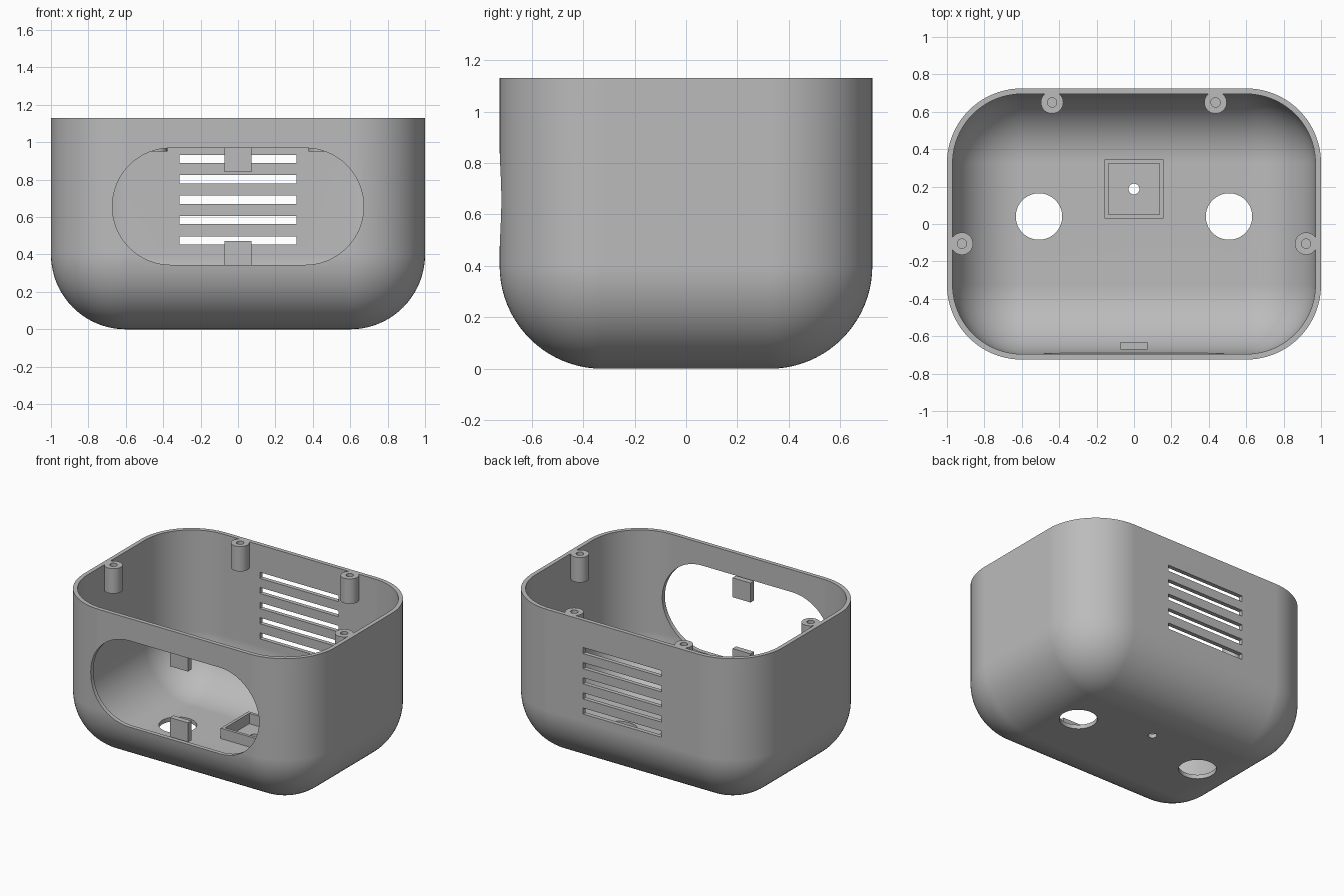
import bpy, bmesh, math
from mathutils import Matrix

if "Cube" in bpy.data.objects:
    bpy.data.objects.remove(bpy.data.objects["Cube"], do_unlink=True)

HEIGHT, WALL, RADIUS = 1.13, 0.03, 0.4
CORE_X, CORE_Y = 0.6, 0.325      # centres of the rounded corners
SEGS = 20

grey = bpy.data.materials.new("plastic_grey")
grey.use_nodes = True
color = (0.5, 0.5, 0.5, 1)
grey.diffuse_color = color
grey.node_tree.nodes["Principled BSDF"].inputs["Base Color"].default_value = color


def make_object(name, bm):
    bmesh.ops.recalc_face_normals(bm, faces=bm.faces[:])
    mesh = bpy.data.meshes.new(name)
    bm.to_mesh(mesh)
    bm.free()
    mesh.materials.append(grey)
    obj = bpy.data.objects.new(name, mesh)
    bpy.context.collection.objects.link(obj)
    return obj


def add_box(bm, x0, x1, y0, y1, z0, z1):
    mat = Matrix.Translation(((x0 + x1) / 2, (y0 + y1) / 2, (z0 + z1) / 2))
    mat = mat @ Matrix.Diagonal((x1 - x0, y1 - y0, z1 - z0, 1))
    bmesh.ops.create_cube(bm, size=1, matrix=mat)


def add_cylinder(bm, x, y, z0, z1, r, segments=40):
    bmesh.ops.create_cone(bm, cap_ends=True, segments=segments, radius1=r, radius2=r,
                          depth=z1 - z0, matrix=Matrix.Translation((x, y, (z0 + z1) / 2)))


def cut(obj, cutter_bm):
    cutter = make_object("cutter", cutter_bm)
    cutter.hide_render = True
    mod = obj.modifiers.new("cut", 'BOOLEAN')
    mod.operation, mod.solver, mod.object = 'DIFFERENCE', 'EXACT', cutter
    select(obj)
    bpy.ops.object.modifier_apply(modifier=mod.name)
    bpy.data.objects.remove(cutter, do_unlink=True)


def select(obj):
    bpy.ops.object.select_all(action='DESELECT')
    obj.select_set(True)
    bpy.context.view_layer.objects.active = obj


def smooth(obj):
    select(obj)
    bpy.ops.object.shade_smooth_by_angle(angle=math.radians(30))
    obj.modifiers.new("even_shading", 'WEIGHTED_NORMAL').keep_sharp = True


def ring(bm, r, z):
    verts = []
    for quarter, (sx, sy) in enumerate([(1, 1), (-1, 1), (-1, -1), (1, -1)]):
        for i in range(SEGS + 1):
            a = (quarter + i / SEGS) * math.pi / 2
            verts.append(bm.verts.new((sx * CORE_X + r * math.cos(a),
                                       sy * CORE_Y + r * math.sin(a), z)))
    return verts


# Shell: outer skin from floor to rim, then inner skin back down
def skin(r):
    arc = [i / SEGS * math.pi / 2 for i in range(SEGS + 1)]
    return [(r * math.sin(a), RADIUS - r * math.cos(a)) for a in arc] + [(r, HEIGHT)]


bm = bmesh.new()
rings = [ring(bm, r, z) for r, z in skin(RADIUS) + skin(RADIUS - WALL)[::-1]]
for low, high in zip(rings, rings[1:]):
    for i in range(len(low)):
        j = (i + 1) % len(low)
        bm.faces.new((low[i], low[j], high[j], high[i]))
bm.faces.new(rings[0])
bm.faces.new(rings[-1])
bmesh.ops.remove_doubles(bm, verts=bm.verts[:], dist=0.0005)
shell = make_object("case_shell", bm)

# Front window: stadium-shaped opening
bm = bmesh.new()
profile = []
for side, start in ((1, -math.pi / 2), (-1, math.pi / 2)):
    for i in range(33):
        a = start + i / 32 * math.pi
        profile.append(bm.verts.new((side * 0.36 + 0.312 * math.cos(a), -0.9,
                                     0.657 + 0.312 * math.sin(a))))
face = bm.faces.new(profile)
extruded = bmesh.ops.extrude_face_region(bm, geom=[face])["geom"]
bmesh.ops.translate(bm, vec=(0, 0.5, 0),
                    verts=[v for v in extruded if isinstance(v, bmesh.types.BMVert)])
cut(shell, bm)

# Back vents and floor holes
bm = bmesh.new()
for i in range(5):
    z = 0.475 + 0.109 * i
    add_box(bm, -0.313, 0.313, 0.6, 0.85, z - 0.022, z + 0.022)
for x in (-0.508, 0.508):
    add_cylinder(bm, x, 0.04, -0.1, 0.1, 0.124, 64)
add_cylinder(bm, 0, 0.187, -0.1, 0.1, 0.029)
cut(shell, bm)
smooth(shell)

# Screw bosses under the rim
bosses = {"back_right": (-0.438, 0.65), "back_left": (0.436, 0.65),
          "side_right": (-0.92, -0.105), "side_left": (0.92, -0.105)}
for place, (x, y) in bosses.items():
    bm = bmesh.new()
    add_cylinder(bm, x, y, 0.95, HEIGHT, 0.06)
    boss = make_object("screw_boss_" + place, bm)
    bm = bmesh.new()
    add_cylinder(bm, x, y, 0.98, HEIGHT + 0.1, 0.025)
    cut(boss, bm)
    smooth(boss)

# Square sensor frame on the floor
bm = bmesh.new()
add_box(bm, -0.158, 0.158, 0.029, 0.345, WALL - 0.005, 0.105)
frame = make_object("floor_frame", bm)
bm = bmesh.new()
add_box(bm, -0.137, 0.137, 0.05, 0.324, 0, 0.2)
cut(frame, bm)

# Retaining tabs behind the window
for name, z0 in (("upper_tab", 0.842), ("lower_tab", 0.332)):
    bm = bmesh.new()
    add_box(bm, -0.073, 0.071, -0.672, -0.632, z0, z0 + 0.14)
    make_object(name, bm)
